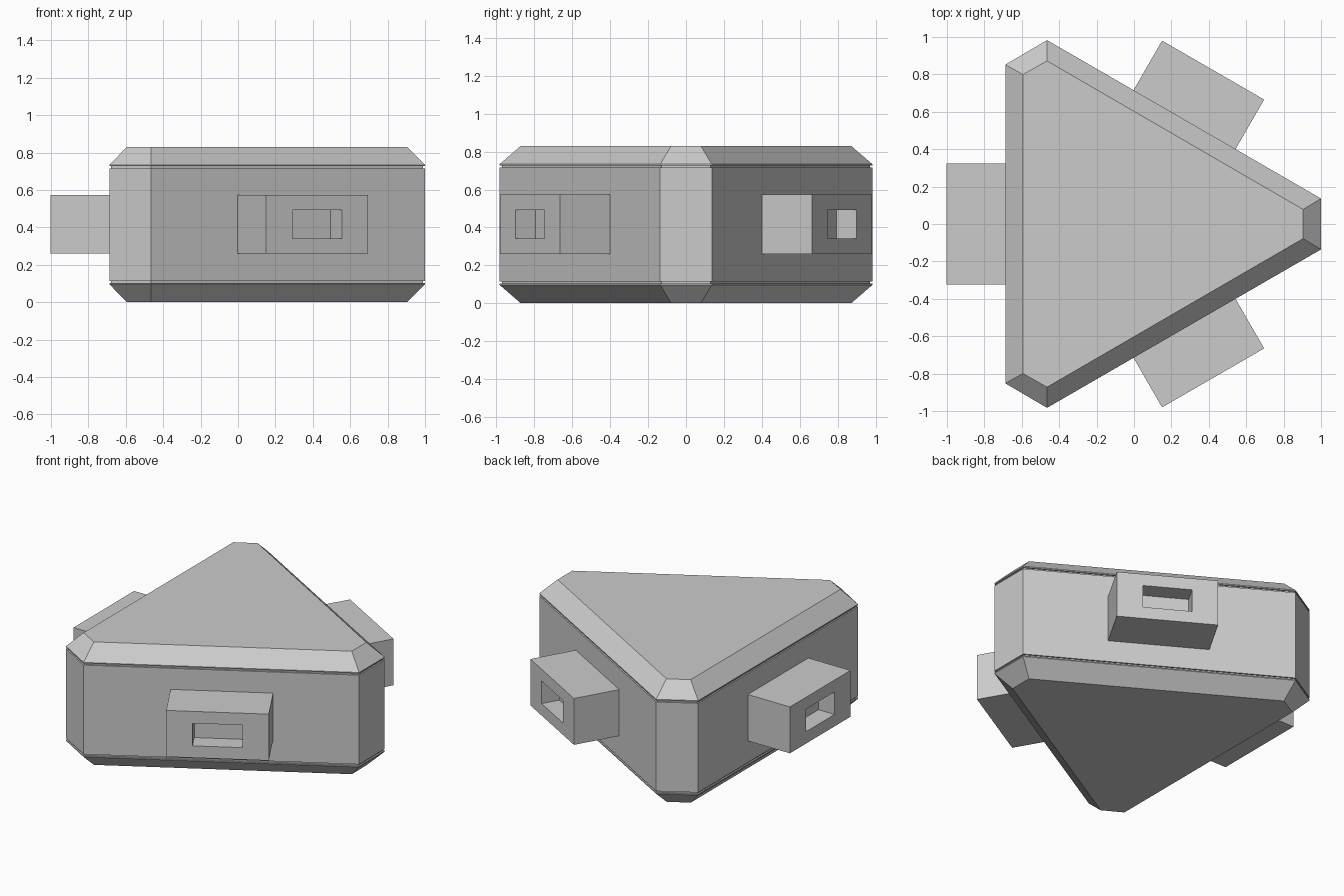
import bpy, bmesh
from math import radians
from mathutils import Matrix, Vector

if "Cube" in bpy.data.objects:
    bpy.data.objects.remove(bpy.data.objects["Cube"])

H = 0.83          # body height
MID = 0.417       # connector centre height
CX = -0.052       # centre of the three-fold layout


def make_object(name, bm):
    bmesh.ops.recalc_face_normals(bm, faces=bm.faces[:])
    mesh = bpy.data.meshes.new(name)
    bm.to_mesh(mesh)
    bm.free()
    obj = bpy.data.objects.new(name, mesh)
    bpy.context.collection.objects.link(obj)
    return obj


def mirrored(half):
    return half + [(x, -y) for x, y in reversed(half)]


# Triangular body with cut corners: lofted rings, chamfers and thin grooves
outer = mirrored([(-0.688, 0.852), (-0.465, 0.983), (1.0, 0.136)])
inner = mirrored([(-0.594, 0.799), (-0.465, 0.872), (0.904, 0.078)])
lower = [(0.0, 1.0), (0.096, 0.0), (0.103, 0.0), (0.103, 0.1), (0.114, 0.1), (0.114, 0.0)]
sections = lower + [(H - z, t) for z, t in reversed(lower)]

bm = bmesh.new()
rings = []
for z, t in sections:
    rings.append([bm.verts.new((a[0] + (b[0] - a[0]) * t, a[1] + (b[1] - a[1]) * t, z))
                  for a, b in zip(outer, inner)])
for r0, r1 in zip(rings, rings[1:]):
    for i in range(6):
        j = (i + 1) % 6
        bm.faces.new((r0[i], r0[j], r1[j], r1[i]))
bm.faces.new(rings[0])
bm.faces.new(rings[-1])
make_object("body", bm)


# Connector block with a rectangular socket in its outer face
def connector(name, angle, half_width):
    bm = bmesh.new()
    near, far = 0.6, 0.95
    bmesh.ops.create_cube(bm, size=1.0)
    bmesh.ops.scale(bm, vec=(far - near, half_width * 2, 0.313), verts=bm.verts)
    bmesh.ops.translate(bm, vec=((near + far) / 2, 0, 0), verts=bm.verts)
    bm.normal_update()
    face = max(bm.faces, key=lambda f: f.calc_center_median().x)
    bmesh.ops.inset_region(bm, faces=[face], thickness=0.05)
    for v in face.verts:
        v.co.y = 0.153 if v.co.y > 0 else -0.153
        v.co.z = 0.076 if v.co.z > 0 else -0.076
    floor = bmesh.ops.extrude_discrete_faces(bm, faces=[face])["faces"][0]
    bmesh.ops.translate(bm, vec=(-0.12, 0, 0), verts=floor.verts)
    bmesh.ops.transform(bm, verts=bm.verts, matrix=Matrix.Translation(
        Vector((CX, 0, MID))) @ Matrix.Rotation(radians(angle), 4, 'Z'))
    make_object(name, bm)


connector("connector_left", 180, 0.323)
connector("connector_back", 60, 0.315)
connector("connector_front", -60, 0.315)
